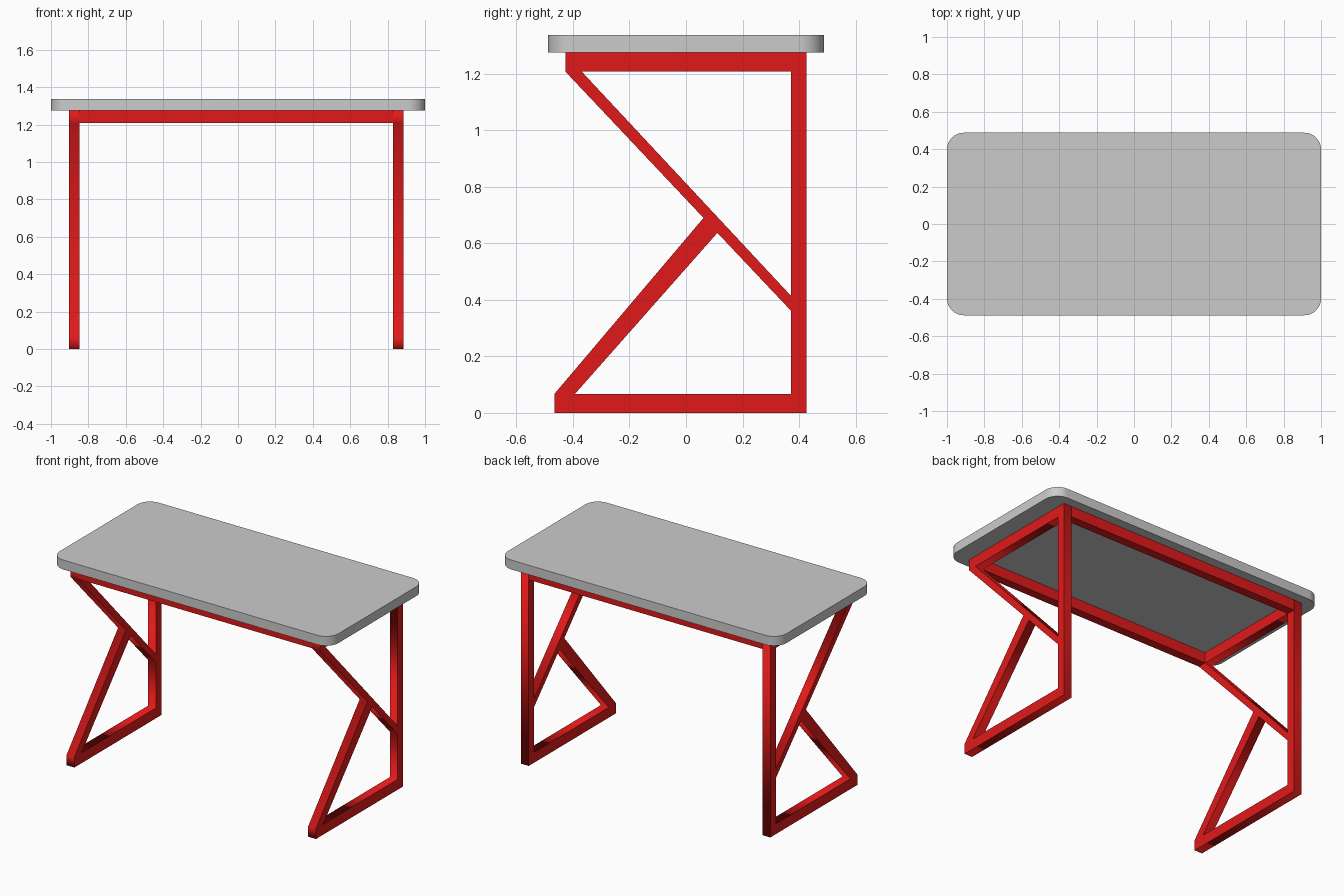
import bpy, bmesh
from math import radians

if "Cube" in bpy.data.objects:
    bpy.data.objects.remove(bpy.data.objects["Cube"])

red = bpy.data.materials.new("red_metal")
red.diffuse_color = (0.75, 0.01, 0.01, 1)
red.use_nodes = True
red.node_tree.nodes["Principled BSDF"].inputs["Base Color"].default_value = red.diffuse_color

BAR = 0.056                      # bar width
LEFT, RIGHT = -0.904, 0.886      # outer faces of the frame
FRONT, BACK = -0.427, 0.427
RAIL_Z, TOP_Z, HEIGHT = 1.208, 1.276, 1.337


def box(name, x, y, z):
    bpy.ops.mesh.primitive_cube_add(size=1, location=[sum(r) / 2 for r in (x, y, z)])
    ob = bpy.context.object
    ob.name = name
    ob.scale = [r[1] - r[0] for r in (x, y, z)]
    bpy.ops.object.transform_apply(location=False, rotation=False, scale=True)
    return ob


def side_frame(name, x):
    """Extrude a flat outline with two openings, given in (y, z)."""
    inner = BACK - BAR
    loops = [
        # outer outline
        [(-0.466, 0), (BACK, 0), (BACK, TOP_Z), (FRONT, TOP_Z),
         (FRONT, RAIL_Z), (0.062, 0.690), (-0.466, 0.067)],
        # upper opening
        [(-0.369, RAIL_Z), (inner, RAIL_Z), (inner, 0.415)],
        # lower opening
        [(-0.393, 0.067), (inner, 0.067), (inner, 0.362), (0.111, 0.637)],
    ]
    cu = bpy.data.curves.new(name, 'CURVE')
    cu.dimensions, cu.fill_mode, cu.extrude = '2D', 'BOTH', BAR / 2
    for pts in loops:
        sp = cu.splines.new('POLY')
        sp.points.add(len(pts) - 1)
        for p, (y, z) in zip(sp.points, pts):
            p.co = (y, z, 0, 1)
        sp.use_cyclic_u = True
    ob = bpy.data.objects.new(name, cu)
    bpy.context.collection.objects.link(ob)
    ob.location.x = x
    ob.rotation_euler = (radians(90), 0, radians(90))
    bpy.ops.object.select_all(action='DESELECT')
    ob.select_set(True)
    bpy.context.view_layer.objects.active = ob
    bpy.ops.object.convert(target='MESH')
    ob = bpy.context.object
    ob.name = name
    ob.data.materials.clear()
    ob.data.materials.append(red)


# Side frames
side_frame("left_side_frame", LEFT + BAR / 2)
side_frame("right_side_frame", RIGHT - BAR / 2)

# Long rails under the top
for name, y in (("front_rail", FRONT), ("back_rail", BACK - BAR)):
    rail = box(name, (LEFT + BAR, RIGHT - BAR), (y, y + BAR), (RAIL_Z, TOP_Z))
    rail.data.materials.append(red)

# Tabletop with rounded vertical corners
top = box("tabletop", (-1, 1), (-0.488, 0.488), (TOP_Z, HEIGHT))
bm = bmesh.new()
bm.from_mesh(top.data)
corners = [e for e in bm.edges if abs(e.verts[0].co.z - e.verts[1].co.z) > 0.01]
bmesh.ops.bevel(bm, geom=corners, offset=0.09, segments=12, profile=0.5, affect='EDGES')
bm.to_mesh(top.data)
bm.free()
bpy.ops.object.select_all(action='DESELECT')
top.select_set(True)
bpy.context.view_layer.objects.active = top
bpy.ops.object.shade_smooth_by_angle(angle=radians(30))
